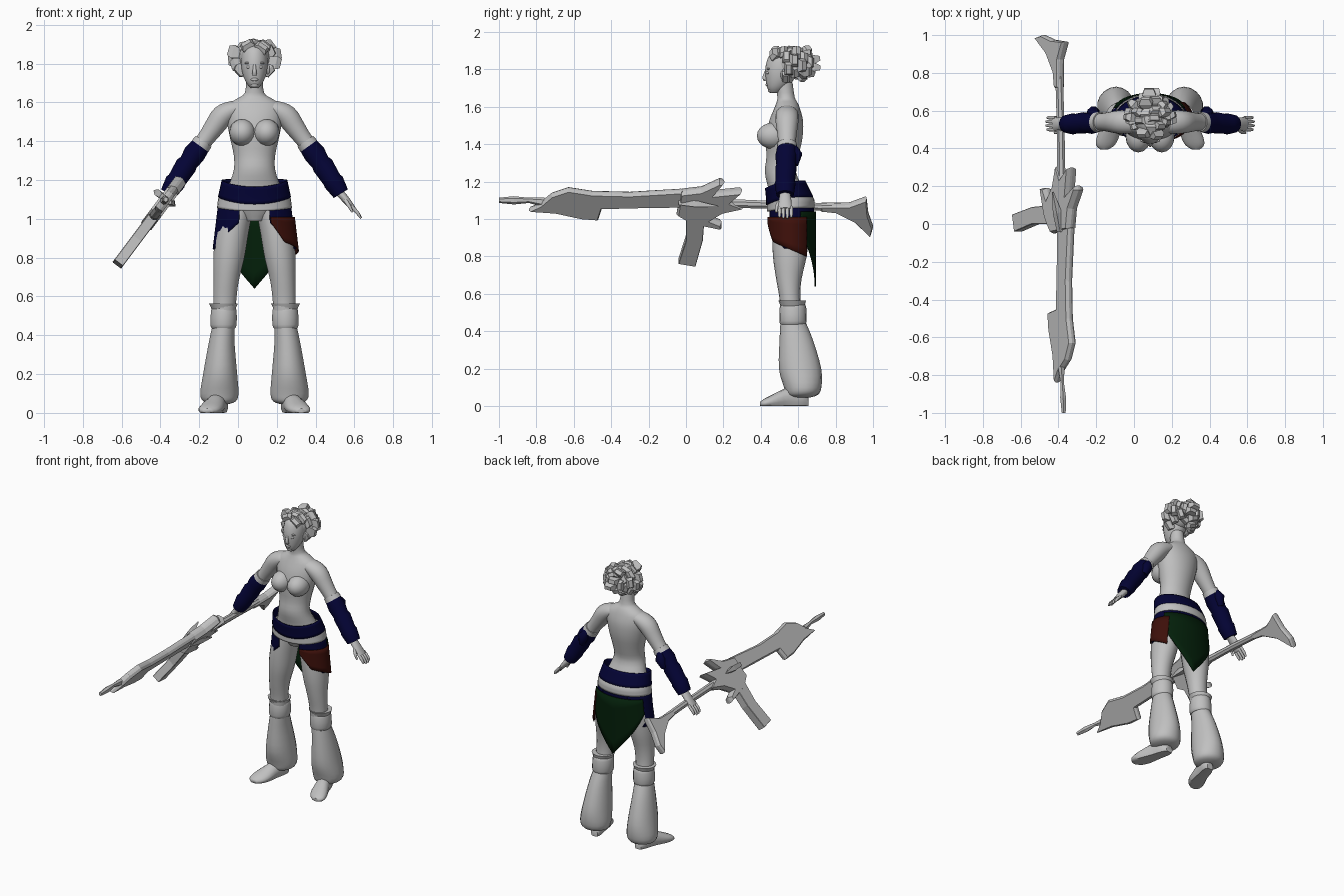
import bpy, bmesh, math, random
from mathutils import Vector, Matrix

random.seed(4)
cube = bpy.data.objects.get("Cube")
if cube:
    bpy.data.objects.remove(cube, do_unlink=True)
BODY_X = .085                      # the figure stands beside the weapon
UP = Vector((0, 0, 1))


def material(name, rgb):
    mat = bpy.data.materials.new(name)
    mat.use_nodes = True
    mat.diffuse_color = (*rgb, 1)
    node = next(n for n in mat.node_tree.nodes if n.type == "BSDF_PRINCIPLED")
    node.inputs["Base Color"].default_value = (*rgb, 1)
    return mat


GREY = material("plain_grey", (.53, .53, .53))
NAVY = material("navy_cloth", (.001, .001, .036))
GREEN = material("dark_green_cloth", (.001, .014, .003))
RED = material("dark_red_cloth", (.047, .005, .003))


def finish(name, bm, mat, smooth=True):
    bmesh.ops.recalc_face_normals(bm, faces=bm.faces)
    mesh = bpy.data.meshes.new(name)
    bm.to_mesh(mesh)
    bm.free()
    mesh.materials.append(mat)
    obj = bpy.data.objects.new(name, mesh)
    bpy.context.collection.objects.link(obj)
    if smooth:
        bpy.ops.object.select_all(action="DESELECT")
        obj.select_set(True)
        bpy.context.view_layer.objects.active = obj
        bpy.ops.object.shade_smooth_by_angle(angle=math.radians(50))
    return obj


def refine(rows, steps):
    """Smooth curve through the given sections."""
    rows, out = [Vector(r) for r in rows], []
    for i, (p, q) in enumerate(zip(rows, rows[1:])):
        m = (q - rows[max(i - 1, 0)]) / 2
        n = (rows[min(i + 2, len(rows) - 1)] - p) / 2
        for t in (k / steps for k in range(steps)):
            out.append(p + m * t + ((q - p) * 3 - m * 2 - n) * t ** 2 + (m + n - (q - p) * 2) * t ** 3)
    return out + [rows[-1]]


def loft(name, rows, mat=GREY, side=1, sides=18, steps=3, axis=None, origin=BODY_X, smooth=True):
    """Skin elliptical sections (x, y, z, radius a, radius b)."""
    rows = refine(rows, steps)
    centres = [Vector(r[:3]) for r in rows]
    bm, rings = bmesh.new(), []
    for i, row in enumerate(rows):
        along = axis or centres[min(i + 1, len(rows) - 1)] - centres[max(i - 1, 0)]
        along = along.normalized()
        u = Vector((0, 1, 0)).cross(along)
        u = u.normalized() if u.length > .2 else Vector((1, 0, 0))
        v = along.cross(u)
        rings.append([])
        for k in range(sides):
            a = math.tau * (k + .5) / sides
            p = centres[i] + u * row[3] * math.cos(a) + v * row[4] * math.sin(a)
            rings[-1].append(bm.verts.new((origin + side * p.x, p.y, max(p.z, 0))))
    for lower, upper in zip(rings, rings[1:]):
        for k in range(sides):
            bm.faces.new((lower[k - 1], lower[k], upper[k], upper[k - 1]))
    bm.faces.new(rings[0])
    bm.faces.new(rings[-1])
    finish(name, bm, mat, smooth)


def ball(name, centre, size, side=1):
    bm = bmesh.new()
    x, y, z = centre
    place = Matrix.Translation((BODY_X + side * x, y, z)) @ Matrix.Diagonal((*size, 1))
    bmesh.ops.create_uvsphere(bm, u_segments=16, v_segments=10, radius=1, matrix=place)
    finish(name, bm, GREY)


def drape(name, start, end, top, bottom, mat, grow=0, side=1):
    """Cloth around the hips; angle 0 is outward, 90 is the back."""
    bm, grid = bmesh.new(), []
    columns, levels = 32, 5
    for f in (i / columns for i in range(columns + 1)):
        a = math.radians(start + (end - start) * f)
        grid.append([])
        for j in range(levels + 1):
            z = top(f) + (bottom(f) - top(f)) * j / levels
            rise = max(0, z - 1.1)
            rx = .185 + .12 * min(.3, 1.1 - z) - rise * .1 + grow
            ry = .125 - rise * .2 + grow
            y = .56 - rise * .3 + ry * math.sin(a)
            grid[-1].append(bm.verts.new((BODY_X + side * rx * math.cos(a), y, z)))
    for left, right in zip(grid, grid[1:]):
        for j in range(levels):
            bm.faces.new((left[j], right[j], right[j + 1], left[j + 1]))
    bmesh.ops.remove_doubles(bm, verts=bm.verts, dist=.0005)
    mod = finish(name, bm, mat).modifiers.new("cloth_thickness", "SOLIDIFY")
    mod.thickness = .006


def plate(name, outline, half, chamfer=.01, rim=.3):
    """Weapon slab with chamfered faces, lying in a plane rolled about y."""
    bm = bmesh.new()
    layers = [[bm.verts.new((w, y, (z - 1.1) / .8)) for y, z in outline] for w in (-half * rim, half * rim)]
    caps = [bm.faces.new(layer) for layer in layers]
    for k in range(len(outline)):
        bm.faces.new((layers[0][k - 1], layers[0][k], layers[1][k], layers[1][k - 1]))
    bmesh.ops.recalc_face_normals(bm, faces=bm.faces)
    for cap in caps:
        bmesh.ops.inset_region(bm, faces=[cap], thickness=chamfer, depth=half * (1 - rim))
    bm.transform(Matrix.Translation((-.37, 0, 1.1)) @ Matrix.Rotation(math.atan2(.6, .8), 4, "Y"))
    finish(name, bm, GREY, False)


# Torso, neck and head
loft("torso", [(0, .55, .99, .06, .06), (0, .555, 1.08, .16, .105), (0, .535, 1.16, .138, .095),
               (0, .505, 1.25, .108, .084), (0, .515, 1.33, .108, .086), (0, .525, 1.43, .13, .098),
               (0, .535, 1.52, .145, .092), (0, .54, 1.585, .14, .072), (0, .54, 1.62, .09, .058),
               (0, .535, 1.65, .05, .047), (0, .525, 1.73, .043, .045)], axis=UP, sides=24)
loft("head", [(0, .475, 1.675, .02, .025), (0, .485, 1.7, .042, .05), (0, .5, 1.74, .06, .073),
              (0, .51, 1.79, .069, .087), (0, .517, 1.84, .068, .086), (0, .52, 1.88, .055, .07),
              (0, .52, 1.905, .02, .03)], axis=UP)
loft("nose", [(0, .43, 1.795, .007, .008), (0, .42, 1.76, .011, .012), (0, .425, 1.738, .014, .01)],
     axis=UP, sides=8)
ball("lips", (0, .436, 1.718), (.02, .011, .009))
ball("chin", (0, .452, 1.69), (.02, .015, .014))

# Hair of broad faceted locks fanned around the skull
ball("hair_cap", (0, .556, 1.835), (.082, .095, .085))
locks = 54
for i in range(locks):
    h = 1 - 2 * (i + .5) / locks
    turn = i * math.pi * (3 - math.sqrt(5))
    d = Vector((math.cos(turn), math.sin(turn), 0)) * math.sqrt(1 - h * h) + UP * h
    if h > -.8 and (d.y > -.3 or h > .55):
        tip = Vector((d.x * .13, d.y * .15, d.z * .1)) * random.uniform(.85, 1.12)
        points = [Vector((0, .55 + .012 * t, 1.83)) + tip * t for t in (.5, .82, 1)]
        rows = [(*p, a, b) for p, a, b in zip(points, (.03, .05, .034), (.025, .032, .018))]
        loft("hair_lock", rows, sides=4, steps=1, smooth=False)

for side, label in ((1, "left_"), (-1, "right_")):
    # Face and chest
    ball(label + "eye", (.028, .438, 1.782), (.016, .009, .008), side)
    ball(label + "brow", (.03, .441, 1.803), (.023, .009, .006), side)
    ball(label + "ear", (.07, .525, 1.77), (.01, .02, .03), side)
    ball(label + "bust", (.062, .465, 1.445), (.068, .086, .07), side)

    # Arm, forearm guard and hand
    loft(label + "upper_arm", [(.05, .54, 1.57, .035, .05), (.11, .54, 1.562, .047, .06),
                               (.165, .54, 1.53, .058, .062), (.21, .54, 1.47, .052, .054),
                               (.25, .54, 1.415, .045, .047), (.3, .54, 1.35, .042, .044)], side=side)
    loft(label + "elbow_band", [(.262, .54, 1.4, .05, .052), (.28, .54, 1.375, .053, .055)], side=side, steps=1)
    loft(label + "forearm_guard", [(.272, .54, 1.385, .05, .052), (.31, .535, 1.335, .058, .058),
                                   (.34, .535, 1.29, .05, .052), (.352, .535, 1.275, .057, .057),
                                   (.4, .53, 1.2, .05, .052), (.408, .53, 1.19, .055, .056),
                                   (.445, .53, 1.13, .043, .047)], NAVY, side, steps=1)
    loft(label + "elbow_plate", [(.28, .57, 1.39, .02, .02), (.3, .595, 1.345, .035, .028),
                                 (.32, .58, 1.29, .02, .02)], NAVY, side, sides=8, steps=1)
    loft(label + "palm", [(.435, .53, 1.14, .022, .028), (.47, .53, 1.1, .02, .034),
                          (.51, .53, 1.052, .014, .038)], side=side, sides=12)
    for k in range(4):
        y, drop = .5 + .021 * k, .006 * abs(k - 1.5)
        loft(label + "finger", [(.5, y, 1.065, .009, .01), (.53, y, 1.032, .01, .01),
                                (.553 - drop, y, 1 + drop, .006, .006)], side=side, sides=8)
    loft(label + "thumb", [(.465, .51, 1.1, .011, .012), (.485, .487, 1.07, .01, .01),
                           (.505, .482, 1.035, .006, .006)], side=side, sides=8)

    # Leg, knee bands, full trouser leg and shoe
    loft(label + "thigh", [(.085, .56, 1.06, .08, .09), (.115, .56, .93, .086, .098),
                           (.132, .555, .8, .081, .09), (.146, .55, .68, .066, .068),
                           (.153, .555, .58, .06, .056), (.157, .565, .48, .058, .06)], side=side, axis=UP)
    loft(label + "knee_rim", [(.16, .568, .565, .076, .074), (.16, .57, .535, .062, .064)],
         side=side, axis=UP, steps=1)
    loft(label + "knee_band", [(.158, .572, .545, .06, .064), (.158, .572, .525, .067, .071),
                               (.16, .572, .455, .069, .073), (.16, .572, .435, .06, .066)],
         side=side, axis=UP, steps=2)
    loft(label + "trouser_leg", [(.16, .572, .45, .058, .067), (.17, .59, .35, .069, .09),
                                 (.177, .61, .2, .089, .113), (.181, .624, .1, .1, .1),
                                 (.18, .62, .06, .085, .084), (.178, .61, .045, .045, .05)], side=side, axis=UP)
    loft(label + "shoe", [(.17, .655, .02, .025, .03), (.177, .62, .035, .042, .052),
                          (.195, .55, .04, .048, .06), (.22, .47, .025, .06, .04),
                          (.236, .42, .015, .052, .025), (.242, .395, .01, .022, .012)],
         side=side, axis=Vector((0, -1, 0)), sides=14)

    # Side skirt panel, cut away at the front
    drape(label + "skirt_panel", -66, 62, lambda f: 1.085,
          lambda f: .83 + .15 * max(0, 1 - f * 2.6) + .03 * f, NAVY, 0, side)
    drape(label + "back_panel", 60, 90, lambda f: 1.085, lambda f: 1.01, NAVY, 0, side)

# Waist wraps dipping to the front, and coloured cloths
dip = lambda f: (.5 + .5 * math.cos(math.tau * f)) ** 3
drape("waist_sash", -90, 270, lambda f: 1.205 - .04 * dip(f), lambda f: 1.12 - .045 * dip(f), NAVY, .006)
drape("lower_belt", -90, 270, lambda f: 1.13 - .045 * dip(f), lambda f: 1.06 - .02 * dip(f), GREY, .003)
drape("hip_cloth", -66, 39, lambda f: 1.01, lambda f: max(.98 - .5 * f, .9 - .1 * f), RED, .012)
drape("rear_cloth", 25, 155, lambda f: 1.04, lambda f: .64 + .3 * abs(2 * f - 1), GREEN, .009)

# Long weapon held at the right side, muzzle forward
plate("blade_barrel", [(-.84, 1.05), (-.78, 1.085), (-.72, 1.135), (-.63, 1.165), (-.5, 1.145),
                       (-.3, 1.14), (-.02, 1.155), (0, 1.07), (-.2, 1.065), (-.45, 1.06),
                       (-.47, 1), (-.56, 1.005), (-.7, 1.035)], .023)
plate("receiver", [(-.03, 1.15), (.08, 1.165), (.18, 1.21), (.205, 1.2), (.15, 1.14), (.3, 1.155),
                   (.24, 1.1), (.31, 1.07), (.2, 1.04), (.13, 1.005), (.19, .985), (.19, .955),
                   (.05, .98), (0, 1), (-.05, 1.03)], .033, .012, .2)
plate("magazine", [(.0, 1.03), (.1, 1.03), (.09, .9), (.05, .76), (-.04, .775), (0, .9)], .028, .003, .9)
plate("stock", [(.72, 1.078), (.87, 1.08), (.965, 1.112), (.975, 1.03), (1, .96), (.985, .912),
                (.9, .99), (.8, 1.04), (.72, 1.05)], .025, .008, .4)
loft("shaft", [(-.384, .18, 1.085, .024, .026), (-.388, .5, 1.075, .022, .022),
               (-.396, .78, 1.063, .022, .022)], sides=8, steps=1, origin=0, smooth=False)
loft("muzzle_spike", [(-.385, -.76, 1.09, .02, .025), (-.38, -.84, 1.1, .01, .014),
                      (-.375, -.92, 1.1, .018, .022), (-.372, -1, 1.1, .012, .014)],
     sides=6, steps=1, origin=0, smooth=False)
for reach in (.055, -.075):
    rows = [(-.37 + .8 * reach * t, y, 1.1 - .6 * reach * t, r, r)
            for t, y, r in ((.3, -.04, .02), (.6, .06, .024), (1, .17, .005))]
    loft("receiver_fin", rows, sides=4, steps=1, origin=0, smooth=False)
